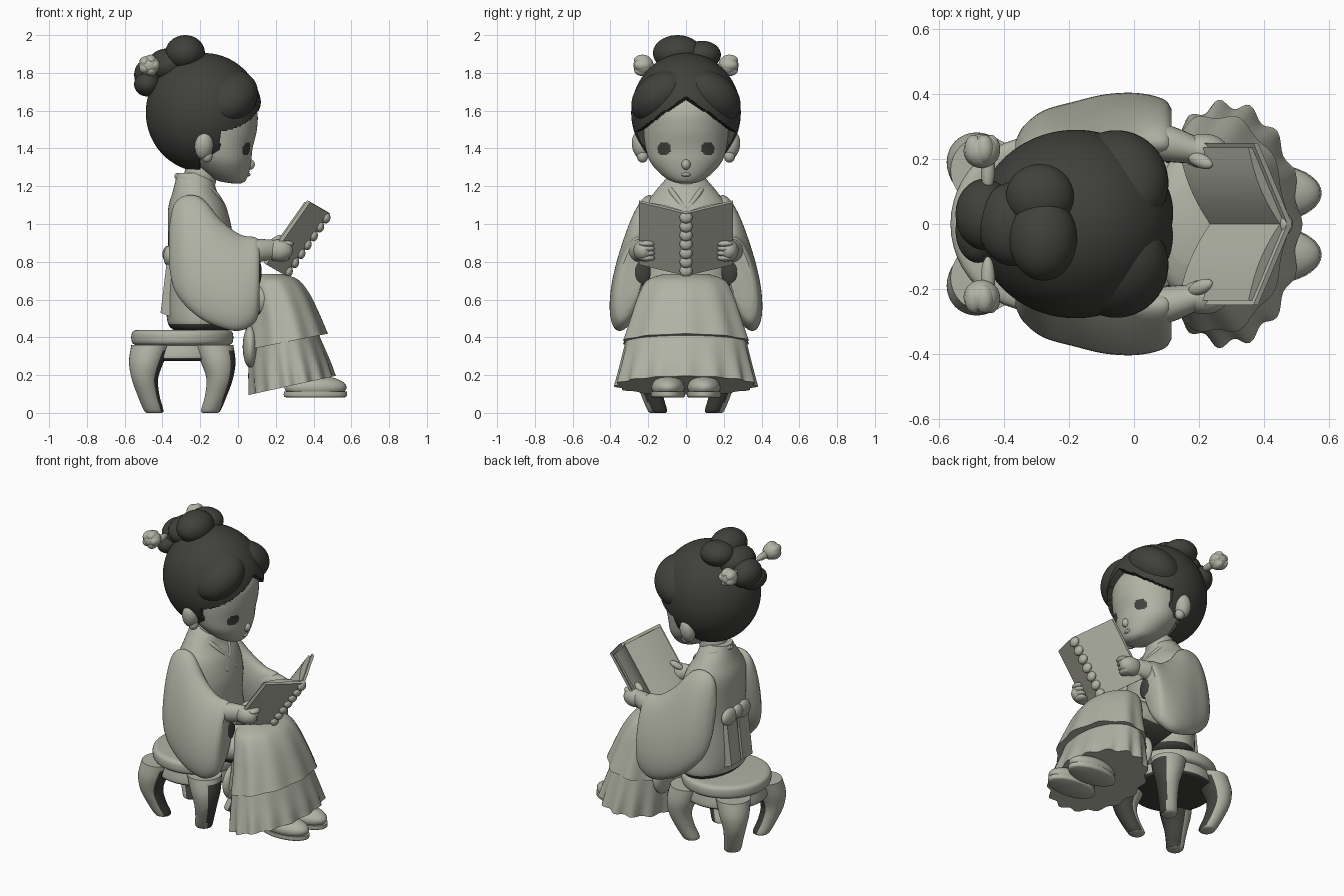
import bpy, bmesh, math
from mathutils import Vector, Matrix

if "Cube" in bpy.data.objects:
    bpy.data.objects.remove(bpy.data.objects["Cube"])


def material(name, rgb):
    m = bpy.data.materials.new(name)
    m.diffuse_color = (*rgb, 1)
    m.use_nodes = True
    m.node_tree.nodes["Principled BSDF"].inputs["Base Color"].default_value = m.diffuse_color
    return m


CLAY = material("pale clay", (0.44, 0.45, 0.375))
DARK = material("dark hair", (0.051, 0.051, 0.045))


def finish(name, bm, mat=CLAY):
    bmesh.ops.recalc_face_normals(bm, faces=bm.faces)
    me = bpy.data.meshes.new(name)
    bm.to_mesh(me)
    bm.free()
    me.materials.append(mat)
    ob = bpy.data.objects.new(name, me)
    bpy.context.collection.objects.link(ob)
    return ob


def paint(ob, rule):
    """Dark colour on the faces whose centre and normal satisfy the rule."""
    ob.data.materials.append(DARK)
    for p in ob.data.polygons:
        p.material_index = int(rule(p.center, p.normal))


def ball(name, c, r, mat=CLAY, rot=(0, 0, 0), seg=32, floor=None):
    bm = bmesh.new()
    bmesh.ops.create_uvsphere(bm, u_segments=seg, v_segments=seg * 2 // 3, radius=1)
    R = Matrix.Rotation(rot[2], 3, 'Z') @ Matrix.Rotation(rot[1], 3, 'Y') @ Matrix.Rotation(rot[0], 3, 'X')
    for v in bm.verts:
        v.co = R @ Vector((v.co.x * r[0], v.co.y * r[1], v.co.z * r[2])) + Vector(c)
        if floor is not None:
            v.co.z = max(v.co.z, floor)
    return finish(name, bm, mat)


def spline(a, b, c, d, t):
    return [0.5 * (2 * q + (r - p) * t + (2 * p - 5 * q + 4 * r - s) * t * t + (3 * q - p - 3 * r + s) * t ** 3)
            for p, q, r, s in zip(a, b, c, d)]


def loft(name, rings, axis='Z', seg=48, sub=5, wave=(0, 0), tilt=0, lean=0, mat=CLAY):
    """Smooth skin over elliptical rings (x, y, z, radius 1, radius 2) stacked along an axis."""
    n, rows = len(rings), []
    for i in range(n - 1):
        ids = [max(i - 1, 0), i, i + 1, min(i + 2, n - 1)]
        rows += [spline(*[rings[k] for k in ids], j / sub) for j in range(sub)]
    rows.append(rings[-1])
    bm, loops = bmesh.new(), []
    for k, (x, y, z, r1, r2) in enumerate(rows):
        fade = 1 - k / (len(rows) - 1)
        loop = []
        for s in range(seg):
            a = 2 * math.pi * s / seg
            f = 1 + wave[0] * fade * math.cos(wave[1] * a)
            u, w = f * r1 * math.cos(a), f * r2 * math.sin(a)
            p = (x + u, y + w, z + tilt * u * fade) if axis == 'Z' else (x, y + u - lean * w, z + w)
            loop.append(bm.verts.new(p))
        loops.append(loop)
    for a, b in zip(loops, loops[1:]):
        for s in range(seg):
            bm.faces.new((a[s], a[(s + 1) % seg], b[(s + 1) % seg], b[s]))
    bm.faces.new(loops[0])
    bm.faces.new(loops[-1])
    return finish(name, bm, mat)


def prism(name, section, vec):
    """Extrude a closed 3D outline along a vector."""
    bm = bmesh.new()
    a = [bm.verts.new(p) for p in section]
    b = [bm.verts.new(Vector(p) + Vector(vec)) for p in section]
    n = len(a)
    for i in range(n):
        bm.faces.new((a[i], a[(i + 1) % n], b[(i + 1) % n], b[i]))
    bm.faces.new(a)
    bm.faces.new(b)
    return finish(name, bm)


def cord(name, pts, radius):
    cu = bpy.data.curves.new(name, 'CURVE')
    cu.dimensions, cu.bevel_depth, cu.bevel_resolution, cu.use_fill_caps = '3D', radius, 4, True
    sp = cu.splines.new('BEZIER')
    sp.bezier_points.add(len(pts) - 1)
    for bp, p in zip(sp.bezier_points, pts):
        bp.co = p
        bp.handle_left_type = bp.handle_right_type = 'AUTO'
    cu.materials.append(CLAY)
    ob = bpy.data.objects.new(name, cu)
    bpy.context.collection.objects.link(ob)


# Stool: seat, apron and four cabriole legs with dark inner sides
SX = -0.295
loft("stool_seat", [(SX, 0, .355, .22, .22), (SX, 0, .36, .25, .25), (SX, 0, .378, .268, .268),
                    (SX, 0, .42, .268, .268), (SX, 0, .437, .25, .25), (SX, 0, .44, .22, .22)])
apron = loft("stool_apron", [(SX, 0, .275, .22, .22), (SX, 0, .29, .25, .25), (SX, 0, .36, .24, .24)])
paint(apron, lambda c, n: n.z < -.5)
for sx in (-1, 1):
    for sy in (-1, 1):
        leg = loft("stool_leg", [(SX + sx * d, sy * d, z, r, r) for d, z, r in (
            (.148, 0, .04), (.152, .015, .052), (.178, .09, .058), (.198, .18, .07), (.19, .27, .092),
            (.165, .36, .105))], seg=32)
        paint(leg, lambda c, n: n.x - .5 * sy * n.y > .4 and c.z < .33)

# Robe: torso, lap and two skirt tiers
torso = loft("robe_torso", [
    (-.2, 0, .43, .12, .2), (-.2, 0, .47, .17, .25), (-.19, 0, .6, .19, .25), (-.2, 0, .8, .17, .23),
    (-.2, 0, .95, .17, .24), (-.215, 0, 1.08, .155, .225), (-.228, 0, 1.17, .118, .165),
    (-.23, 0, 1.235, .10, .11), (-.24, 0, 1.27, .085, .08)])
paint(torso, lambda c, n: c.z < .475)
lap = loft("robe_lap", [(-.25, 0, .57, .2, .11), (-.1, 0, .58, .25, .14), (.1, 0, .59, .25, .14),
                        (.24, 0, .6, .2, .1)], 'X')
paint(lap, lambda c, n: n.z < -.6)
loft("skirt_upper", [(.255, 0, .375, .215, .335), (.235, 0, .5, .19, .295), (.205, 0, .62, .168, .255),
                     (.18, 0, .7, .135, .21), (.17, 0, .735, .07, .12)], seg=96, wave=(.03, 10), tilt=.2)
loft("skirt_lower", [(.285, 0, .145, .225, .37), (.27, 0, .25, .215, .348), (.245, 0, .42, .18, .31)],
     seg=120, sub=8, wave=(.04, 15), tilt=.22)

# Sash bow at the back
ball("sash_knot", (-.37, 0, .84), (.03, .05, .045))
for s in (-1, 1):
    ball("sash_loop", (-.365, s * .07, .83), (.03, .07, .055))
    prism("sash_tail", [(-.35, s * .01, .82), (-.375, s * .01, .82), (-.41, s * .01, .53), (-.36, s * .01, .51)],
          (0, s * .1, 0))

# Collar bands crossing on the chest
for s in (-1, 1):
    cord("collar", [(-.325, 0, 1.255), (-.25, s * .095, 1.23), (-.155, s * .085, 1.19), (-.088, s * .03, 1.11),
                    (-.055, -s * .05, 1.01)], .015)

# Sleeves, forearms, hands, feet
for s in (-1, 1):
    loft("sleeve", [(-.365, s * .23, .88, .015, .1), (-.34, s * .235, .88, .05, .22), (-.28, s * .25, .86, .08, .29),
                    (-.19, s * .265, .815, .09, .32), (-.09, s * .29, .735, .093, .285), (.01, s * .3, .69, .09, .255),
                    (.09, s * .295, .705, .078, .225), (.115, s * .285, .73, .06, .18)], 'X', lean=s * .2)
    ball("sleeve_opening", (.105, s * .232, .745), (.02, .045, .07), DARK)
    loft("forearm", [(.02, s * .26, .85, .06, .065), (.12, s * .245, .86, .055, .06), (.2, s * .225, .865, .04, .05)],
         'X', seg=24)
    ball("hand", (.215, s * .225, .86), (.075, .053, .058))
    ball("thumb", (.205, s * .195, .915), (.045, .022, .02), rot=(0, -.5, -s * .4))
    for i in range(4):
        ball("finger", (.24 + .007 * i, s * .207, .82 + .025 * i), (.035, .043, .018), seg=16)
    ball("shoe", (.41, s * .095, .135), (.165, .088, .062), floor=.1)
    loft("shoe_sole", [(.41, s * .095, .082, .155, .083), (.41, s * .095, .09, .167, .09),
                       (.41, s * .095, .112, .167, .09)])
    ball("skirt_fold", (.065, s * .14, .35), (.04, .1, .11))

# Open book: covers, curved page blocks and ribbed spine
UP = Vector((.232, 0, .33))
N = Vector((-.82, 0, .58))
SPINE = Vector((.255, 0, .725))
for s in (-1, 1):
    edge = Vector((.15, s * .25, .785))
    prism("book_cover", [SPINE, edge, edge + N * .018, SPINE + N * .018], UP)
    top = []
    for i in range(11):
        t = i / 10
        h = .022 + .034 * math.sin(math.pi * min(1, t * .75 + .12)) * (1 - .25 * t)
        top.append(SPINE.lerp(edge, t * .94) + N * h + UP * .03)
    prism("book_pages", [SPINE + N * .01 + UP * .03, *top, SPINE.lerp(edge, .94) + N * .01 + UP * .03], UP * .93)
for i in range(7):
    ball("spine_rib", SPINE + UP * (.07 + i * .143) + N * .006, (.024, .034, .032), seg=20)

# Head with painted eyes
ball("neck", (-.2, 0, 1.25), (.085, .085, .12))
head = loft("head", [(-.005, 0, 1.214, .02, .03), (-.035, 0, 1.23, .075, .085), (-.06, 0, 1.27, .118, .14),
                     (-.085, 0, 1.33, .155, .19), (-.105, 0, 1.4, .182, .213), (-.12, 0, 1.5, .22, .225),
                     (-.12, 0, 1.6, .22, .22), (-.13, 0, 1.7, .18, .18)], seg=128, sub=9)
paint(head, lambda c, n: c.x > -.05 and ((abs(c.y) - .115) / .037) ** 2 + ((c.z - 1.4) / .036) ** 2 < 1)
ball("nose", (.062, 0, 1.315), (.027, .024, .028))
ball("lips", (.046, 0, 1.262), (.02, .026, .012))
for s in (-1, 1):
    ball("ear", (-.18, s * .24, 1.415), (.05, .045, .075), rot=(-s * .2, 0, -s * .4))
    ball("ear_lobe", (-.165, s * .23, 1.36), (.03, .03, .035))

# Hair cap, stepped inwards where the face shows
bm = bmesh.new()
bmesh.ops.create_uvsphere(bm, u_segments=160, v_segments=120, radius=1)
C = Vector((-.18, 0, 1.59))
for v in bm.verts:
    d = Vector((v.co.x * .308, v.co.y * .29, v.co.z * .315))
    p = C + d
    face = p.x > -.09 and p.z < 1.67 - .72 * abs(p.y)
    jaw = p.x > -.2 and p.z < 1.35
    v.co = C + d * (.7 if face or jaw else 1)
finish("hair_cap", bm, DARK)
for s in (-1, 1):
    ball("hair_fringe", (-.05, s * .13, 1.672), (.155, .175, .125), DARK, rot=(-s * .62, 0, s * .5), seg=48)

# Hair buns and ornaments
for c, r in (((-.28, -.045, 1.905), (.105, .13, .095)), ((-.29, .085, 1.895), (.105, .1, .075)),
             ((-.37, 0, 1.84), (.11, .13, .09)), ((-.46, .03, 1.79), (.09, .11, .09)),
             ((-.48, -.02, 1.74), (.07, .1, .065))):
    ball("hair_bun", c, r, DARK)
for s in (-1, 1):
    ball("hair_pin", (-.45, s * .17, 1.825), (.022, .07, .022))
    ball("hair_ornament", (-.47, s * .225, 1.84), (.055, .053, .052))
    for k in range(5):
        a = k * math.tau / 5
        ball("ornament_petal", (-.47 + .028 * math.cos(a), s * .23, 1.84 + .028 * math.sin(a)), (.03, .045, .03), seg=16)

# Smooth shading that keeps hard edges
meshes = [o for o in bpy.context.scene.objects if o.type == 'MESH']
for o in meshes:
    o.select_set(True)
bpy.context.view_layer.objects.active = meshes[0]
bpy.ops.object.shade_smooth_by_angle(angle=math.radians(40))
